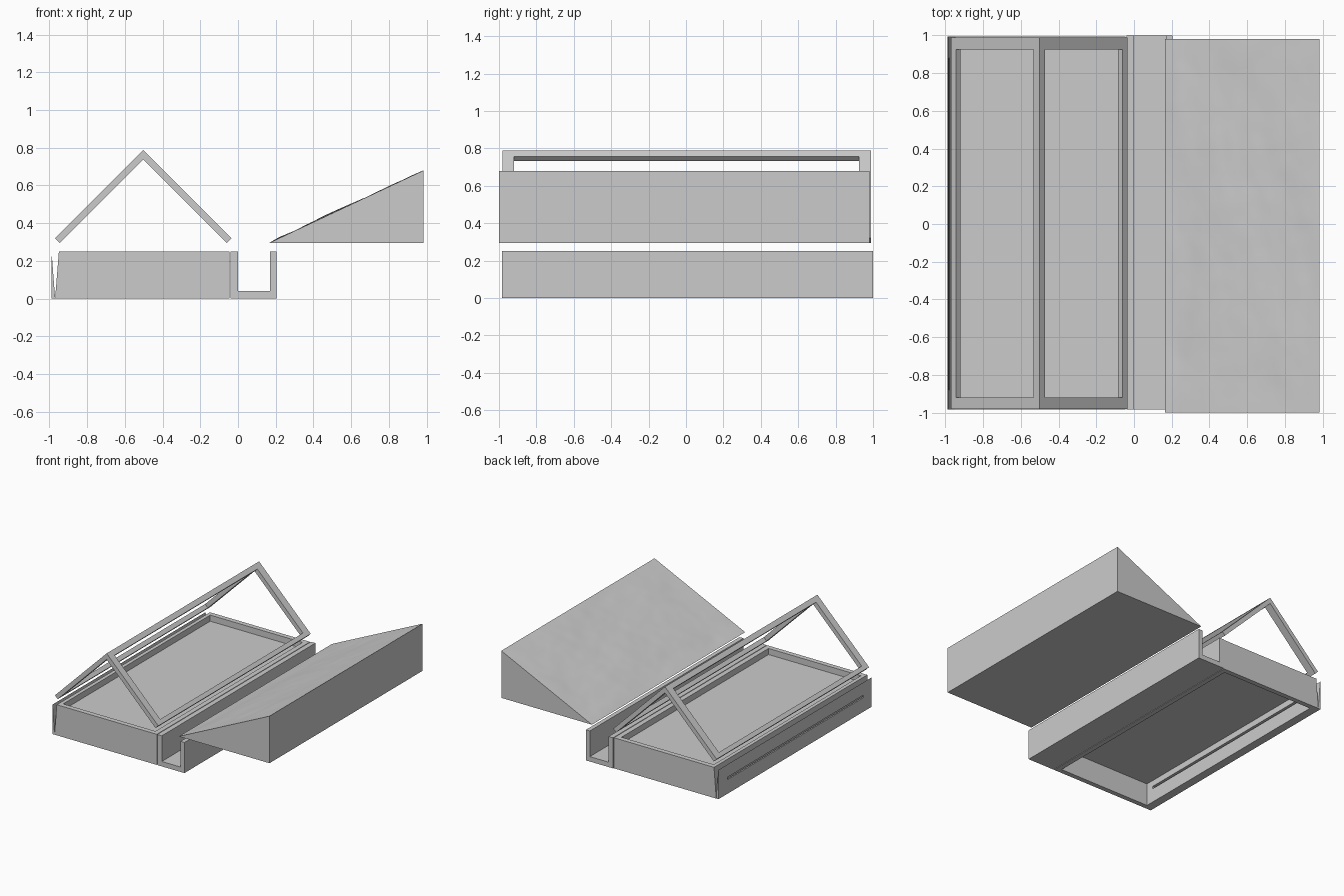
import bpy
import bmesh
import math
from mathutils import Vector, noise

cube = bpy.data.objects.get("Cube")
if cube:
    bpy.data.objects.remove(cube, do_unlink=True)

grey = bpy.data.materials.new("plain_grey")
grey.use_nodes = True
GREY = (0.6, 0.6, 0.6, 1)
grey.diffuse_color = GREY
for node in grey.node_tree.nodes:
    if node.type == 'BSDF_PRINCIPLED':
        node.inputs["Base Color"].default_value = GREY
        node.inputs["Roughness"].default_value = 0.8


def make_object(name, bm):
    mesh = bpy.data.meshes.new(name)
    bm.to_mesh(mesh)
    bm.free()
    mesh.materials.append(grey)
    obj = bpy.data.objects.new(name, mesh)
    bpy.context.collection.objects.link(obj)
    return obj


def prism(name, profile, y0, y1, open_edge=None):
    """Extrude an x-z profile along y; one side may be left open."""
    bm = bmesh.new()
    front = [bm.verts.new((x, y0, z)) for x, z in profile]
    back = [bm.verts.new((x, y1, z)) for x, z in profile]
    bm.faces.new(front)
    bm.faces.new(back[::-1])
    n = len(profile)
    for i in range(n):
        if i != open_edge:
            j = (i + 1) % n
            bm.faces.new((front[j], front[i], back[i], back[j]))
    bmesh.ops.recalc_face_normals(bm, faces=bm.faces[:])
    return make_object(name, bm)


def rect(x0, x1, z0, z1):
    return [(x0, z0), (x1, z0), (x1, z1), (x0, z1)]


BOX_Y0, BOX_Y1 = -0.985, 0.995
TOP = 0.25
WALL = 0.04

# Tray walls, with the outer left edge leaning inward
end_profile = [(-0.97, 0), (-0.045, 0), (-0.045, TOP), (-0.95, TOP)]
prism("tray_front_wall", end_profile, BOX_Y0, BOX_Y0 + WALL)
prism("tray_back_wall", end_profile, BOX_Y1 - WALL, BOX_Y1)
inner_y = (BOX_Y0 + WALL, BOX_Y1 - WALL)
slotted = [
    prism("tray_outer_wall", [(-0.97, 0), (-0.92, 0), (-0.92, TOP), (-0.95, TOP)], *inner_y),
    prism("tray_side_panel", [(-0.99, 0), (-0.97, 0), (-0.985, 0.2), (-0.99, 0.24)], BOX_Y0, BOX_Y1),
]
prism("tray_inner_wall", rect(-0.085, -0.045, 0, TOP), *inner_y)
prism("tray_floor", rect(-0.92, -0.085, 0.185, 0.2), *inner_y)

# Long slot through the outer wall and side panel
cutter = prism("slot_cutter", rect(-1.1, -0.9, 0.115, 0.135), -0.88, 0.88)
cutter.hide_render = True
cutter.display_type = 'WIRE'
for obj in slotted:
    cut = obj.modifiers.new("slot", 'BOOLEAN')
    cut.operation = 'DIFFERENCE'
    cut.object = cutter
    cut.solver = 'EXACT'
cutter.hide_set(True)

# Open channel beside the tray
prism("channel", [(-0.04, 0), (0.205, 0), (0.205, TOP), (0.17, TOP),
                  (0.17, 0.04), (0, 0.04), (0, TOP), (-0.04, TOP)], -0.985, 1.0)

# Gabled lid frame
RIDGE_X, EAVE_X, EAVE_Z = -0.5025, -0.97, 0.32
THICK = 0.025
APEX = EAVE_Z + RIDGE_X - EAVE_X


def slope_band(x0, x1):
    """Left-hand board section between two x positions on its outer face."""
    z0, z1 = EAVE_Z + x0 - EAVE_X, EAVE_Z + x1 - EAVE_X
    return [(x0, z0), (x0 + THICK, z0 - THICK), (x1 + THICK, z1 - THICK), (x1, z1)]


def mirrored(profile):
    return [(2 * RIDGE_X - x, z) for x, z in profile]


def chevron(x0):
    outer, inner = slope_band(x0, RIDGE_X)[:2]
    left = [outer, inner]
    right = mirrored(left)
    return [outer, inner, (RIDGE_X, APEX - 2 * THICK),
            right[1], right[0], (RIDGE_X, APEX)]


prism("lid_front_gable", chevron(EAVE_X), -0.98, -0.92)
prism("lid_back_gable", chevron(EAVE_X), 0.925, 0.99)
prism("lid_ridge", chevron(RIDGE_X - 0.03), -0.92, 0.925)
eave = slope_band(EAVE_X, EAVE_X + THICK)
prism("lid_right_eave", eave, -0.92, 0.925)
prism("lid_left_eave", mirrored(eave), -0.92, 0.925)

# Wedge with a softly uneven slope on top
X0, X1, Z0, Z1 = 0.165, 0.985, 0.295, 0.68
Y0, Y1 = -1.0, 0.98
prism("wedge_base", [(X0, Z0), (X1, Z0), (X1, Z1)], Y0, Y1, open_edge=2)

bm = bmesh.new()
bmesh.ops.create_grid(bm, x_segments=40, y_segments=90, size=0.5)
for v in bm.verts:
    u, w = v.co.x + 0.5, v.co.y + 0.5
    fade = min(1, 12 * min(u, 1 - u, w, 1 - w))
    x, y = X0 + u * (X1 - X0), Y0 + w * (Y1 - Y0)
    bump = noise.fractal(Vector((x * 3, y * 1.5, 4)), 1, 2, 4)
    v.co = (x, y, Z0 + u * (Z1 - Z0) + 0.009 * bump * max(0, fade))
slope = make_object("wedge_slope", bm)
bpy.ops.object.select_all(action='DESELECT')
slope.select_set(True)
bpy.context.view_layer.objects.active = slope
bpy.ops.object.shade_smooth_by_angle(angle=math.radians(30))
